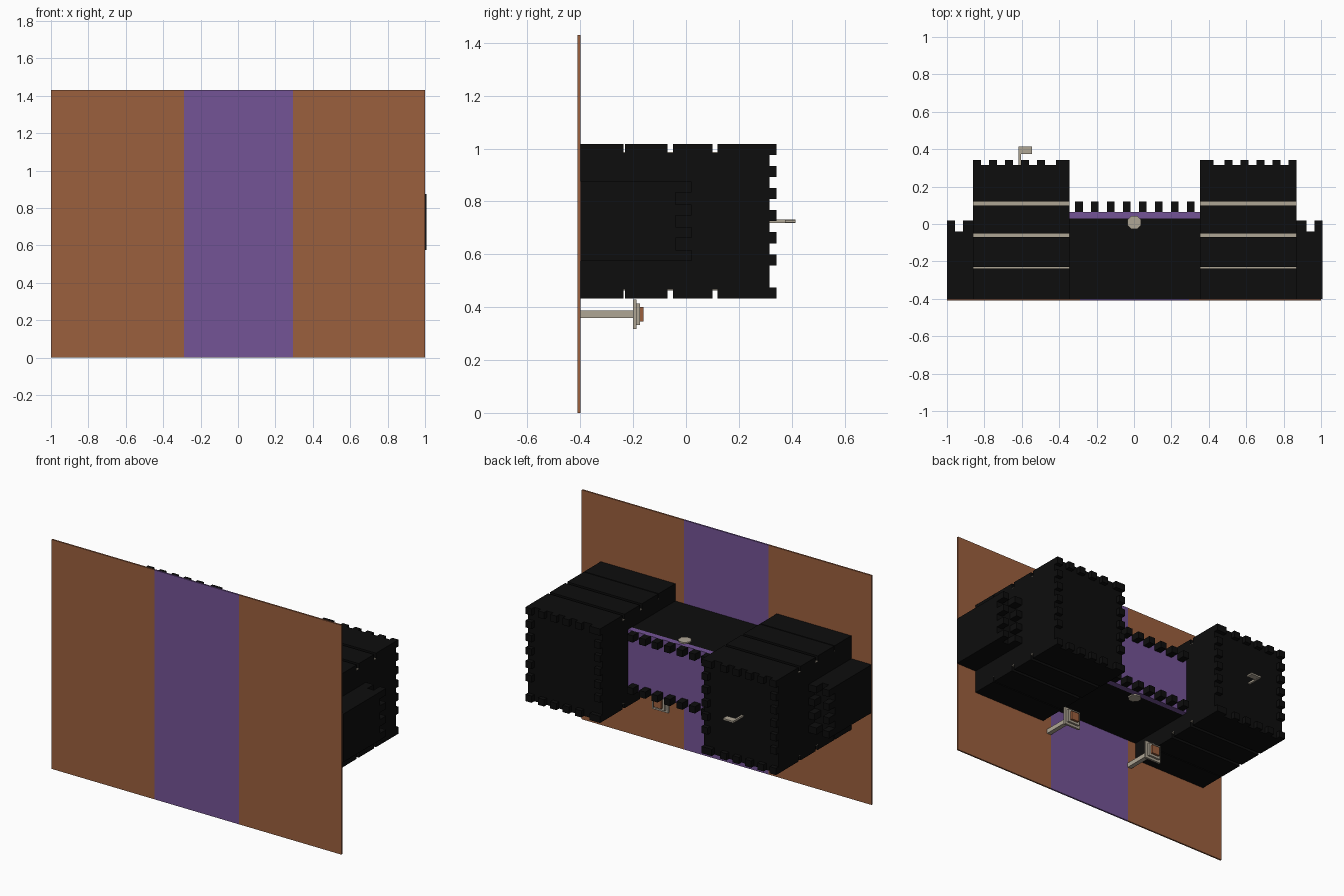
import bpy, bmesh, math
from mathutils import Matrix, Vector

cube = bpy.data.objects.get("Cube")
if cube:
    bpy.data.objects.remove(cube, do_unlink=True)


def material(name, rgb):
    m = bpy.data.materials.new(name)
    m.use_nodes = True
    m.diffuse_color = (*rgb, 1)
    bsdf = next(n for n in m.node_tree.nodes if n.type == 'BSDF_PRINCIPLED')
    bsdf.inputs["Base Color"].default_value = (*rgb, 1)
    return m


BROWN = material("earth brown", (0.33, 0.115, 0.048))
PURPLE = material("path purple", (0.175, 0.087, 0.305))
BLACK = material("wall black", (0.004, 0.004, 0.004))
BEIGE = material("stone beige", (0.43, 0.38, 0.30))


def boxes(name, mat, spans, mirror=False):
    """One object from boxes (x0, x1, y0, y1, z0, z1); mirror flips to the other side."""
    bm = bmesh.new()
    for x0, x1, y0, y1, z0, z1 in spans:
        if mirror:
            x0, x1 = 0.008 - x1, 0.008 - x0
        mid = Vector((x0 + x1, y0 + y1, z0 + z1)) / 2
        size = Matrix.Diagonal((x1 - x0, y1 - y0, z1 - z0, 1))
        bmesh.ops.create_cube(bm, size=1, matrix=Matrix.Translation(mid) @ size)
    me = bpy.data.meshes.new(name)
    bm.to_mesh(me)
    bm.free()
    me.materials.append(mat)
    ob = bpy.data.objects.new(name, me)
    bpy.context.collection.objects.link(ob)
    return ob


def merlon_ring(xs, zs, y0, y1, t=0.042):
    """Battlement blocks along all four edges of a rectangle."""
    xa, xb, za, zb = xs[0][0], xs[-1][1], zs[0][0], zs[-1][1]
    out = []
    for a, b in xs:
        out += [(a, b, y0, y1, za, za + t), (a, b, y0, y1, zb - t, zb)]
    for a, b in zs[1:-1]:
        out += [(xa, xa + t, y0, y1, a, b), (xb - t, xb, y0, y1, a, b)]
    return out


# Ground board with a coloured path down the middle
boxes("ground_right", BROWN, [(-1, -0.29, -0.41, -0.40, 0, 1.43)])
boxes("ground_path", PURPLE, [(-0.29, 0.295, -0.41, -0.40, 0, 1.43)])
boxes("ground_left", BROWN, [(0.295, 1, -0.41, -0.40, 0, 1.43)])

# Central hall, its roof and two rows of battlements
Z0, Z1 = 0.432, 1.018
boxes("hall", BLACK, [(-0.35, 0.36, -0.40, 0.03, 0.54, 0.91)])
boxes("hall_roof", PURPLE, [(-0.346, 0.354, 0.03, 0.065, 0.54, 0.91)])
row = [(-0.316 + i * 0.0855, -0.274 + i * 0.0855) for i in range(8)]
boxes("hall_battlements", BLACK,
      [(a, b, 0.065, 0.12, z, z + 0.042) for a, b in row for z in (0.54, 0.868)])

# Round clock plates on both long sides of the hall
for name, z in (("clock_upper", 0.914), ("clock_lower", 0.536)):
    bm = bmesh.new()
    place = Matrix.Translation((0.002, 0.008, z)) @ Matrix.Rotation(math.pi / 8, 4, 'Z')
    bmesh.ops.create_cone(bm, cap_ends=True, segments=8, radius1=0.039, radius2=0.039,
                          depth=0.009, matrix=place)
    me = bpy.data.meshes.new(name)
    bm.to_mesh(me)
    bm.free()
    me.materials.append(BEIGE)
    bpy.context.collection.objects.link(bpy.data.objects.new(name, me))

# Measurements shared by both sides
slots = [(-0.237, -0.231), (-0.07, -0.05), (0.10, 0.12)]
tx = [(-0.86 + i * 0.0855, -0.817 + i * 0.0855) for i in range(5)] + [(-0.417, -0.346)]
tz = [(Z0, 0.515)] + [(0.558 + i * 0.0835, 0.60 + i * 0.0835) for i in range(5)] + [(0.975, Z1)]
wz = [(0.575 + i * 0.086, 0.617 + i * 0.086) for i in range(4)]
DEEP = 0.035

for side, flip in (("right", False), ("left", True)):
    # Tower storeys, separated by narrow recessed string courses
    storeys, bands, y = [], [], -0.40
    for a, b in slots:
        storeys.append((-0.86, -0.346, y, a, Z0, Z1))
        storeys.append((-0.86, -0.346, a, b, Z0 + DEEP, Z1 - DEEP))
        for z in (Z0 + DEEP - 0.004, Z1 - DEEP):
            bands.append((-0.86, -0.346, a, b, z, z + 0.004))
        y = b
    storeys.append((-0.86, -0.346, y, 0.315, Z0, Z1))
    boxes(side + "_tower", BLACK, storeys, flip)
    boxes(side + "_tower_bands", BEIGE, bands, flip)
    boxes(side + "_tower_battlements", BLACK, merlon_ring(tx, tz, 0.315, 0.342), flip)

    # Low outer wing
    boxes(side + "_wing", BLACK, [(-1, -0.86, -0.40, -0.04, 0.575, 0.875)], flip)
    wx = [(-1, -0.957), (-0.914, -0.86)]
    boxes(side + "_wing_battlements", BLACK, merlon_ring(wx, wz, -0.04, 0.02), flip)

    # Lamp: post, stepped square head and coloured cap
    def square(r, y0, y1, cx=-0.302, cz=0.373):
        return (cx - r, cx + r, y0, y1, cz - r, cz + r)
    boxes(side + "_lamp", BEIGE, [square(0.014, -0.40, -0.20), square(0.056, -0.20, -0.187),
                                  square(0.041, -0.187, -0.174)], flip)
    boxes(side + "_lamp_cap", BROWN, [square(0.027, -0.174, -0.16)], flip)

# Flag on the right tower
boxes("flag_pole", BEIGE, [(-0.617, -0.605, 0.315, 0.415, 0.719, 0.731)])
boxes("flag", BEIGE, [(-0.605, -0.545, 0.375, 0.415, 0.72, 0.73)])
